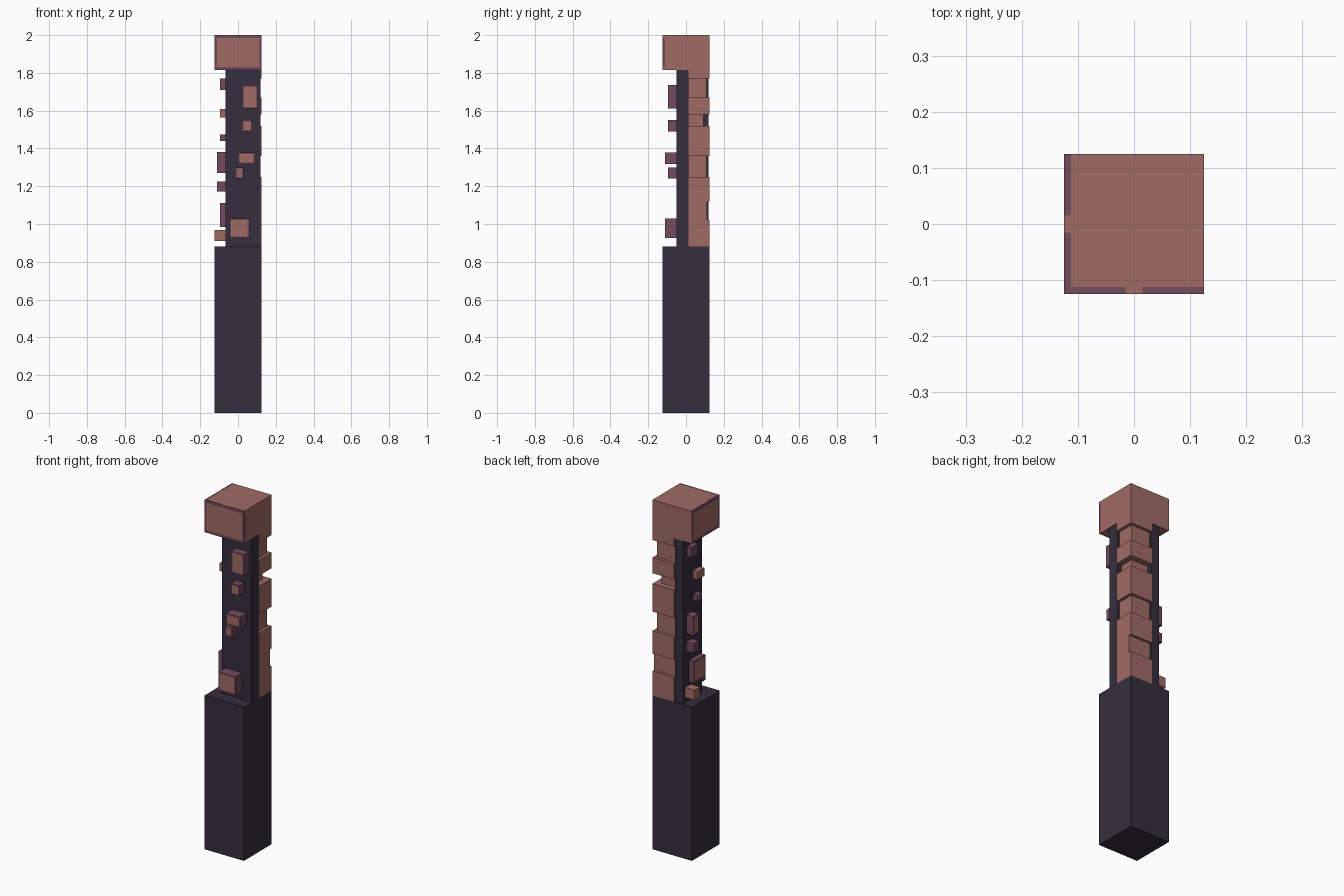
import bpy, bmesh
from mathutils import Vector

cube = bpy.data.objects.get("Cube")
if cube:
    bpy.data.objects.remove(cube, do_unlink=True)


def material(name, rgb):
    m = bpy.data.materials.new(name)
    m.use_nodes = True
    m.diffuse_color = (*rgb, 1)
    m.node_tree.nodes["Principled BSDF"].inputs["Base Color"].default_value = (*rgb, 1)
    return m


DARK = material("dark violet", (0.037, 0.027, 0.048))
CLAY = material("clay pink", (0.352, 0.147, 0.130))
PLUM = material("plum", (0.174, 0.069, 0.114))


def finish(name, bm, mats):
    bmesh.ops.recalc_face_normals(bm, faces=bm.faces[:])
    me = bpy.data.meshes.new(name)
    bm.to_mesh(me)
    bm.free()
    for m in mats:
        me.materials.append(m)
    ob = bpy.data.objects.new(name, me)
    bpy.context.collection.objects.link(ob)
    return ob


def box_mesh(lo, hi):
    bm = bmesh.new()
    bmesh.ops.create_cube(bm, size=1)
    lo, hi = Vector(lo), Vector(hi)
    for v in bm.verts:
        v.co = (lo + hi) / 2 + v.co * (hi - lo)
    bm.normal_update()
    return bm


def box(name, lo, hi, mat):
    return finish(name, box_mesh(lo, hi), [mat])


def nodule(name, lo, hi, out, body, panel):
    """Small block whose outward face has an inset coloured panel."""
    bm = box_mesh(lo, hi)
    face = max(bm.faces, key=lambda f: f.normal.dot(Vector(out)))
    if panel:
        bmesh.ops.inset_individual(bm, faces=[face], thickness=panel)
        face.material_index = 1
    return finish(name, bm, [body, CLAY])


H = 0.125

# Square base
box("base", (-H, -H, 0), (H, H, 0.88), DARK)

# L-shaped wall around the front and right of the shaft
bm = bmesh.new()
profile = [(-0.065, -0.05), (0.12, -0.05), (0.12, 0.013),
           (-0.013, 0.013), (-0.013, 0.12), (-0.065, 0.12)]
f = bm.faces.new([bm.verts.new((x, y, 0.87)) for x, y in profile])
top = bmesh.ops.extrude_face_region(bm, geom=[f])["geom"]
bmesh.ops.translate(bm, vec=(0, 0, 0.955),
                    verts=[v for v in top if isinstance(v, bmesh.types.BMVert)])
finish("corner_wall", bm, [DARK])

# Stacked core, with some courses set back: top height, x limit, y limit
z = 0.88
courses = [(1.02, H, H), (1.12, H, 0.11), (1.25, H, H), (1.36, 0.108, 0.108),
           (1.52, H, H), (1.58, 0.092, 0.092), (1.67, H, H),
           (1.77, 0.108, 0.108), (1.815, H, H)]
for i, (z2, x, y) in enumerate(courses):
    box(f"core_course_{i + 1}", (-0.013, 0.013, z), (x, y, z2), CLAY)
    z = z2

# Cap, cut along its borders so that the worn edges take the plum colour
bm = box_mesh((-H, -H, 1.815), (H, H, 2))
cuts = [(a, c) for a in (0, 1) for c in (-0.112, -0.015, 0.015, 0.112)]
cuts += [(2, 1.83), (2, 1.985)]
for axis, c in cuts:
    n = Vector((0, 0, 0))
    n[axis] = 1
    bmesh.ops.bisect_plane(bm, geom=bm.verts[:] + bm.edges[:] + bm.faces[:],
                           plane_co=n * c, plane_no=n)
bm.normal_update()
for f in bm.faces:
    c, n = f.calc_center_median(), f.normal
    z_edge = c.z < 1.83 or c.z > 1.985
    if n.y < -0.5:
        worn = abs(c.x) > 0.112 or z_edge
    elif n.x < -0.5:
        worn = abs(c.y) > 0.112 or z_edge
    elif n.z > 0.5:
        worn = (c.x < -0.112 and abs(c.y) > 0.015) or (c.y < -0.112 and abs(c.x) > 0.015)
    else:
        worn = n.x > 0.5 and c.y < -0.112 and not z_edge
    f.material_index = 1 if worn else 0
finish("cap", bm, [CLAY, PLUM])

# Nodules on the front wall: x range, z range, outer y, body, panel border
front = [(0.022, 0.105, 1.612, 1.735, -0.095, PLUM, 0.012),
         (0.022, 0.075, 1.49, 1.55, -0.095, PLUM, 0.010),
         (0.0, 0.09, 1.318, 1.378, -0.11, PLUM, 0.012),
         (-0.015, 0.03, 1.24, 1.30, -0.095, PLUM, 0.014),
         (-0.045, 0.06, 0.925, 1.03, -0.11, PLUM, 0.012)]
for i, (x1, x2, z1, z2, y, body, p) in enumerate(front):
    nodule(f"front_nodule_{i + 1}", (x1, y, z1), (x2, -0.045, z2), (0, -1, 0), body, p)

# Nodules on the right wall: y range, z range, outer x, body, panel border
side = [(0.026, 0.085, 1.71, 1.77, -0.095, PLUM, 0),
        (-0.03, 0.03, 1.565, 1.61, -0.095, CLAY, 0),
        (-0.01, 0.03, 1.44, 1.475, -0.095, PLUM, 0),
        (0.04, 0.09, 1.27, 1.38, -0.11, PLUM, 0.014),
        (0.04, 0.09, 1.172, 1.225, -0.11, PLUM, 0),
        (-0.04, 0.065, 0.985, 1.11, -0.095, PLUM, 0.015),
        (0.05, 0.10, 0.91, 0.967, -0.125, CLAY, 0)]
for i, (y1, y2, z1, z2, x, body, p) in enumerate(side):
    nodule(f"right_nodule_{i + 1}", (x, y1, z1), (-0.06, y2, z2), (-1, 0, 0), body, p)
